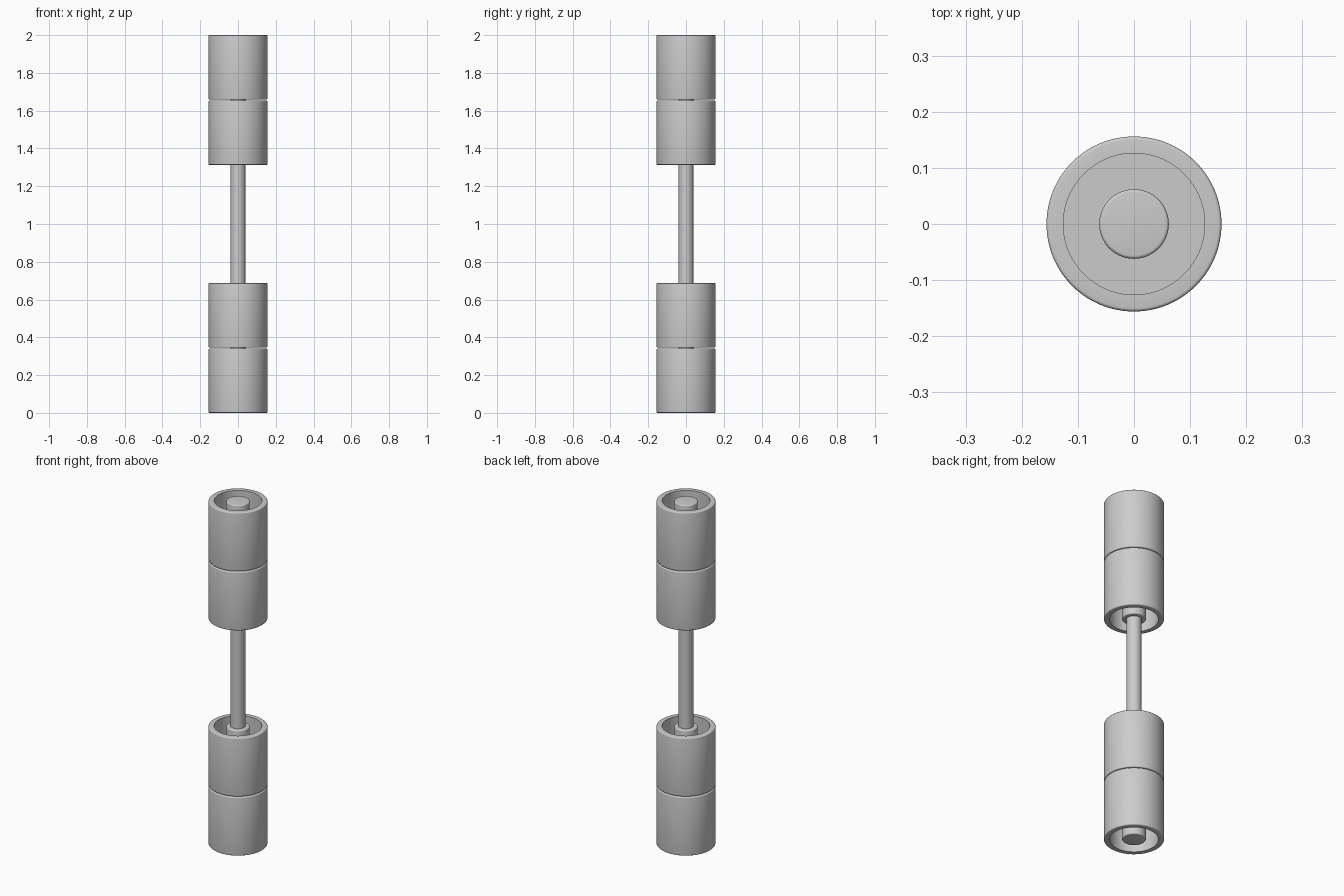
import bpy, bmesh, math
from mathutils import Vector

cube = bpy.data.objects.get("Cube")
if cube:
    bpy.data.objects.remove(cube, do_unlink=True)

# One plain grey metal for everything
metal = bpy.data.materials.new("grey_metal")
metal.use_nodes = True
grey = (0.6, 0.6, 0.6, 1)
metal.diffuse_color = grey
metal.node_tree.nodes["Principled BSDF"].inputs["Base Color"].default_value = grey

OUTER, INNER, HUB, ROD = 0.156, 0.126, 0.062, 0.039
HALF, DEPTH, ROUND = 0.171, 0.13, 0.006


def lathe(name, profile, z, segments=96):
    """Revolve an (r, z) profile around the vertical axis."""
    bm = bmesh.new()
    verts = [bm.verts.new((r, 0, h)) for r, h in profile]
    edges = [bm.edges.new(pair) for pair in zip(verts, verts[1:])]
    bmesh.ops.spin(bm, geom=verts + edges, cent=(0, 0, 0), axis=(0, 0, 1),
                   angle=math.tau, steps=segments, use_duplicate=False)
    bmesh.ops.remove_doubles(bm, verts=bm.verts, dist=1e-5)
    bmesh.ops.recalc_face_normals(bm, faces=bm.faces)
    mesh = bpy.data.meshes.new(name)
    bm.to_mesh(mesh)
    bm.free()
    obj = bpy.data.objects.new(name, mesh)
    bpy.context.collection.objects.link(obj)
    obj.location.z = z
    mesh.materials.append(metal)
    bpy.ops.object.select_all(action="DESELECT")
    obj.select_set(True)
    bpy.context.view_layer.objects.active = obj
    bpy.ops.object.shade_smooth_by_angle(angle=math.radians(35))
    return obj


def rounded(r, h, steps=4):
    """Quarter-round outer corner, from the flat top down to the side."""
    turns = [math.pi / 2 * i / steps for i in range(steps + 1)]
    return [(r - ROUND + ROUND * math.sin(a), h - ROUND + ROUND * math.cos(a))
            for a in turns]


# Weight: hub, recess and rim on the upper half, mirrored to the lower half
top = [(0, HALF)] + rounded(HUB, HALF)
top += [(HUB, HALF - DEPTH), (INNER, HALF - DEPTH), (INNER, HALF)]
top += rounded(OUTER, HALF)
weight = top + [(r, -h) for r, h in reversed(top)]

for name, z in (("lower_outer_weight", HALF), ("lower_inner_weight", 0.516),
                ("upper_inner_weight", 1.484), ("upper_outer_weight", 2 - HALF)):
    lathe(name, weight, z)

# Bar joining the two pairs of weights
reach = 0.9
lathe("handle_bar", [(0, reach), (ROD, reach), (ROD, -reach), (0, -reach)], 1)
